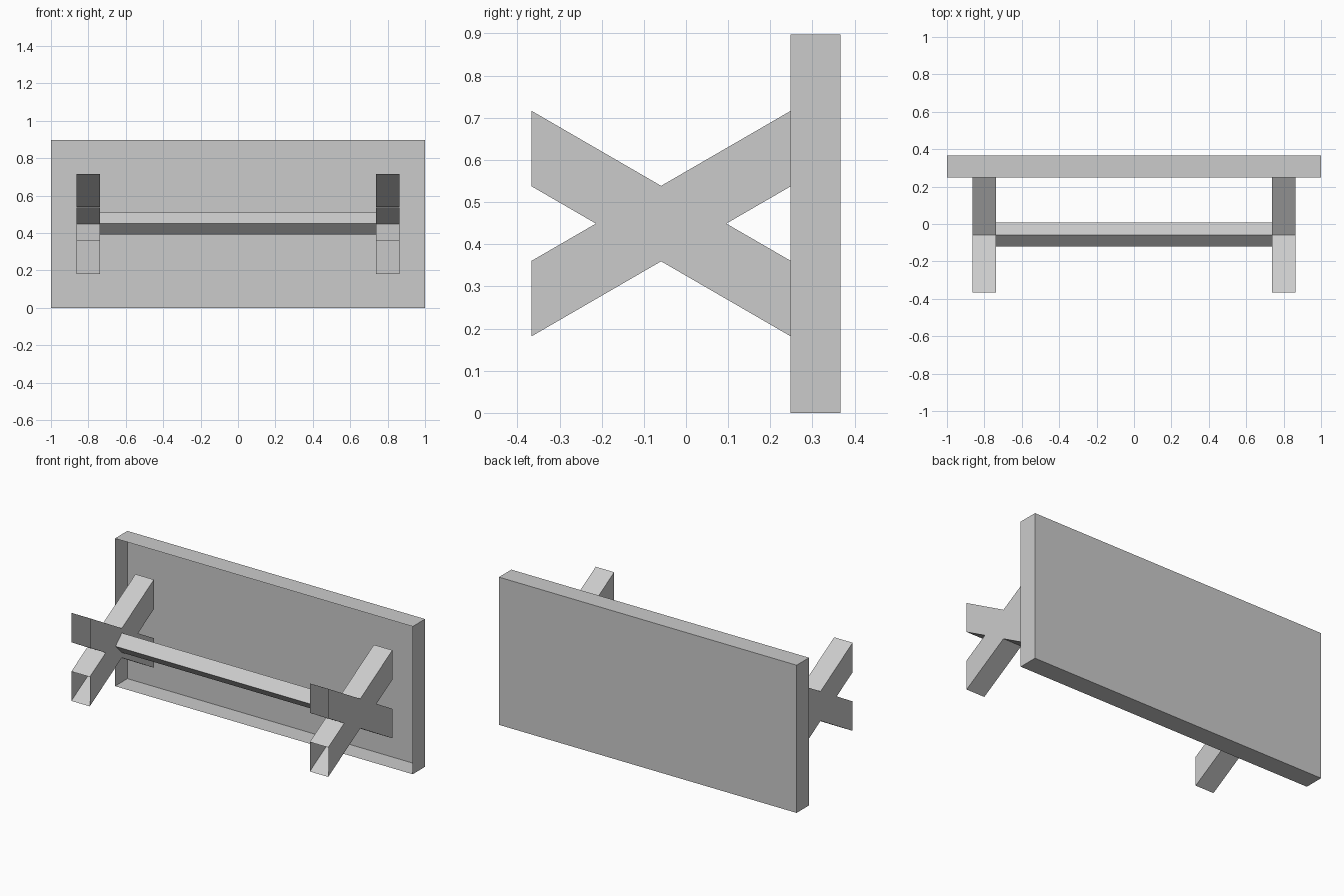
import bpy
import bmesh

if "Cube" in bpy.data.objects:
    bpy.data.objects.remove(bpy.data.objects["Cube"])


def prism(name, profile, x0, x1, open_sides=(), caps=True):
    """Extrude a counter-clockwise (y, z) profile along x, leaving some sides open."""
    bm = bmesh.new()
    a = [bm.verts.new((x0, y, z)) for y, z in profile]
    b = [bm.verts.new((x1, y, z)) for y, z in profile]
    n = len(profile)
    for i in range(n):
        if i not in open_sides:
            j = (i + 1) % n
            bm.faces.new((a[i], a[j], b[j], b[i]))
    if caps:
        bm.faces.new(b)
        bm.faces.new(a[::-1])
    # turn every face outward (profile is counter-clockwise seen from +x)
    bm.normal_update()
    mesh = bpy.data.meshes.new(name)
    bm.to_mesh(mesh)
    bm.free()
    obj = bpy.data.objects.new(name, mesh)
    bpy.context.collection.objects.link(obj)
    return obj


FRONT, JOIN, BACK, TOP = -0.367, 0.248, 0.367, 0.897
CY, CZ = -0.059, 0.449      # centre of the crossed legs
H = 0.0895                  # half the vertical thickness of a leg bar
SPAN = (JOIN - FRONT) / 2   # reach of each arm
RISE = 0.178                # height gained over that reach
NOTCH = H * SPAN / RISE

# Table top standing on its edge, open on the leg side
prism("table_top", [(JOIN, 0), (BACK, 0), (BACK, TOP), (JOIN, TOP)],
      -1, 1, open_sides={3})

# Crossed leg outline; the four bar ends are open
cross = [(dy + CY, dz + CZ) for dy, dz in [
    (0, -H), (SPAN, -RISE - H), (SPAN, -RISE + H),
    (NOTCH, 0), (SPAN, RISE - H), (SPAN, RISE + H),
    (0, H), (-SPAN, RISE + H), (-SPAN, RISE - H),
    (-NOTCH, 0), (-SPAN, -RISE + H), (-SPAN, -RISE - H)]]
for side, x in (("left", -0.801), ("right", 0.801)):
    prism(f"{side}_cross_leg", cross, x - 0.062, x + 0.062,
          open_sides={1, 4, 7, 10})

# Diamond-section stretcher between the legs
R = 0.061
prism("stretcher", [(CY, CZ - R + 0.003), (CY + R + 0.006, CZ + 0.003),
                    (CY, CZ + R), (CY - R, CZ + 0.003)],
      -0.739, 0.739, caps=False)
